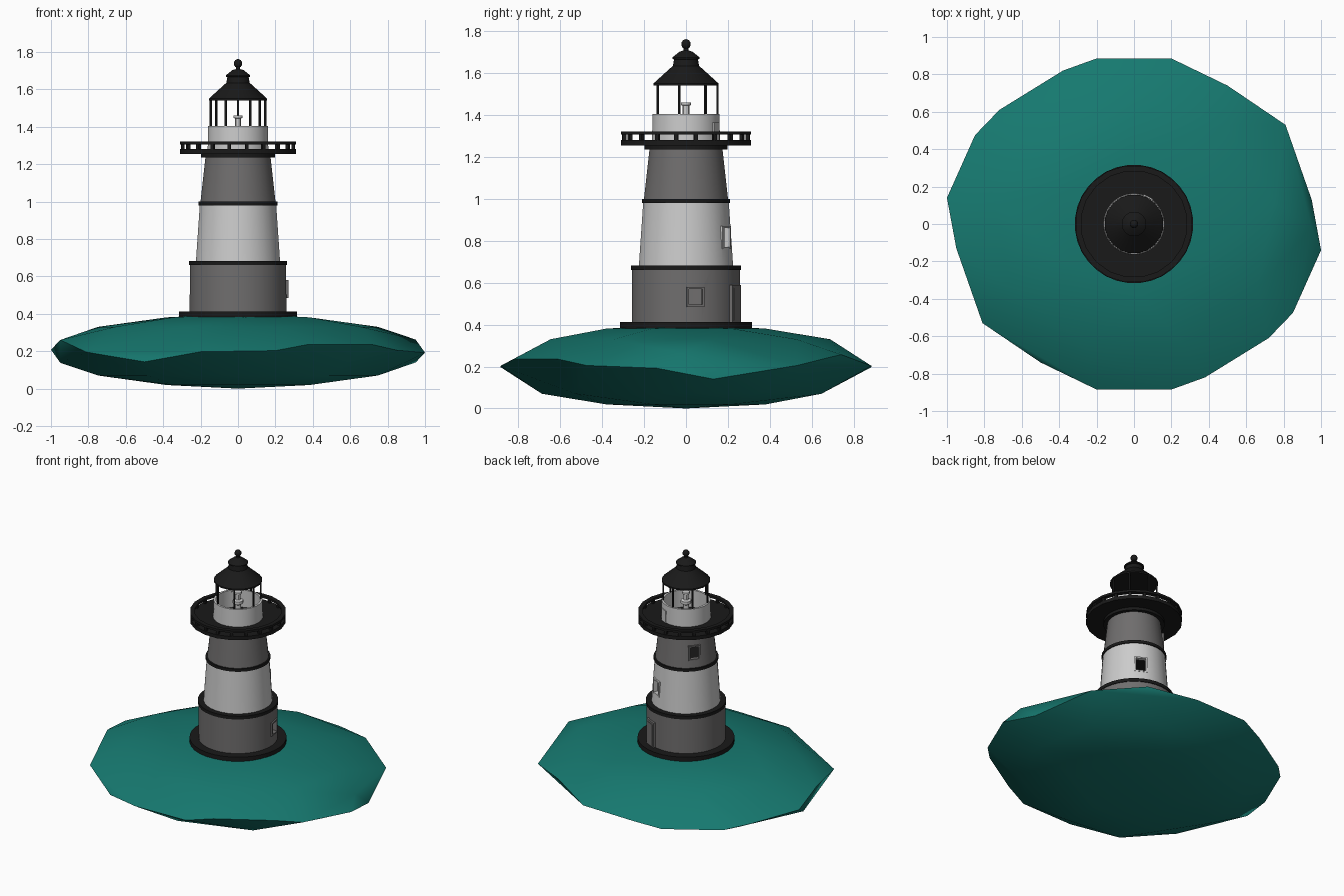
import bpy, bmesh, math
from mathutils import Matrix, Vector

if "Cube" in bpy.data.objects:
    bpy.data.objects.remove(bpy.data.objects["Cube"])


def material(name, rgb):
    m = bpy.data.materials.new(name)
    m.diffuse_color = (*rgb, 1)
    m.use_nodes = True
    m.node_tree.nodes["Principled BSDF"].inputs["Base Color"].default_value = m.diffuse_color
    return m


TEAL = material("teal", (0.008, 0.19, 0.16))
DARK = material("dark_grey", (0.16, 0.155, 0.155))
LIGHT = material("light_grey", (0.75, 0.75, 0.75))
BLACK = material("black", (0.01, 0.01, 0.01))


def finish(name, bm, mat, angle=None):
    bmesh.ops.recalc_face_normals(bm, faces=bm.faces[:])
    me = bpy.data.meshes.new(name)
    bm.to_mesh(me)
    bm.free()
    ob = bpy.data.objects.new(name, me)
    bpy.context.collection.objects.link(ob)
    if mat:
        me.materials.append(mat)
    if angle:
        bpy.ops.object.select_all(action='DESELECT')
        ob.select_set(True)
        bpy.context.view_layer.objects.active = ob
        bpy.ops.object.shade_smooth_by_angle(angle=math.radians(angle))
    return ob


def lathe(name, prof, mat, n=32, closed=False):
    """Spin an (r, z) profile round the z axis."""
    bm = bmesh.new()
    rings = []
    for r, z in prof:
        rings.append([bm.verts.new((r * math.cos(2 * math.pi * (i + .5) / n),
                                    r * math.sin(2 * math.pi * (i + .5) / n), z)) for i in range(n)])
    pairs = list(zip(rings, rings[1:] + rings[:1]))
    for a, b in pairs if closed else pairs[:-1]:
        for i in range(n):
            j = (i + 1) % n
            bm.faces.new((a[i], a[j], b[j], b[i]))
    if not closed:
        bm.faces.new(rings[0])
        bm.faces.new(rings[-1])
    bmesh.ops.remove_doubles(bm, verts=bm.verts[:], dist=1e-5)
    return finish(name, bm, mat, 30)


def tube(name, r0, r1, z0, z1, mat, wall=0.02, n=32):
    return lathe(name, [(r0, z0), (r1, z1), (r1 - wall, z1), (r0 - wall, z0)], mat, n, True)


def disc(name, r, z0, z1, mat, n=32):
    return lathe(name, [(r, z0), (r, z1)], mat, n)


def polar_boxes(name, angles, r, z0, z1, width, depth, mat):
    """Boxes standing at radius r, facing outwards."""
    bm = bmesh.new()
    for a in angles:
        m = (Matrix.Rotation(math.radians(a), 4, 'Z') @ Matrix.Translation((r, 0, (z0 + z1) / 2))
             @ Matrix.Diagonal((depth, width, z1 - z0, 1)))
        bmesh.ops.create_cube(bm, size=1, matrix=m)
    return finish(name, bm, mat)


def window(name, wall, angle, r, z0, z1, width, mat):
    """Raised frame plus an opening cut through frame and wall."""
    frame = polar_boxes(name + "_frame", [angle], r - .008, z0, z1, width, .03, mat)
    cut = polar_boxes(name + "_cutter", [angle], r, z0 + .01, z1 - .01, width - .02, .12, None)
    cut.hide_render = True
    cut.hide_viewport = True
    cut.display_type = 'WIRE'
    for ob in (wall, frame):
        mod = ob.modifiers.new("opening", 'BOOLEAN')
        mod.operation = 'DIFFERENCE'
        mod.solver = 'EXACT'
        mod.object = cut


# Island: hull of points on a flattened ellipsoid, symmetric through its centre
pts = [(-1, .14, .008), (-.95, -.13, .06), (.85, -.475, .005), (.72, -.61, .035), (.38, -.82, .037),
       (.2, .885, .003), (-.2, .885, -.003), (.5, .74, .057), (.81, .53, .005), (.95, -.02, .062), (0, 0, .2)]
for radius, h, count, turn in ((.76, .13, 9, 10), (.42, .181, 6, 35)):
    for i in range(count):
        a = math.radians(turn + 360 * i / count)
        pts.append((radius * math.cos(a), radius * .905 * math.sin(a), h))
bm = bmesh.new()
for p in pts:
    for s in (1, -1):
        bm.verts.new(Vector(p) * s + Vector((0, 0, .2)))
bmesh.ops.convex_hull(bm, input=bm.verts[:])
finish("island", bm, TEAL, 80)

# Tower sections
disc("foundation", .317, .36, .413, BLACK)
base = tube("tower_base", .26, .258, .40, .665, DARK)
disc("lower_band", .263, .66, .683, BLACK)
middle = tube("tower_middle", .226, .205, .68, .985, LIGHT)
disc("middle_band", .212, .98, 1.0, BLACK)
upper = tube("tower_upper", .202, .174, .995, 1.245, DARK)

# Windows and doors
window("base_window", base, 10, .259, .485, .58, .085, DARK)
window("middle_window", middle, 62, .214, .76, .87, .085, LIGHT)
window("upper_window", upper, 142, .188, 1.05, 1.155, .08, DARK)
polar_boxes("door", [64], .255, .41, .59, .095, .03, DARK)
polar_boxes("door_panel", [64], .258, .42, .575, .07, .03, DARK)

# Gallery with railing
disc("gallery_bracket", .2, 1.235, 1.257, BLACK)
disc("gallery_deck", .315, 1.255, 1.28, BLACK, 20)
tube("gallery_rail", .315, .315, 1.306, 1.322, BLACK, .03, 20)
polar_boxes("gallery_posts", [18 * i + 9 for i in range(20)], .299, 1.275, 1.31, .018, .018, BLACK)

# Lantern room
tube("lantern_wall", .163, .16, 1.275, 1.405, LIGHT, .015)
polar_boxes("lantern_door", [62], .156, 1.28, 1.365, .055, .02, LIGHT)
polar_boxes("lantern_posts", [90 + 360 * i / 7 for i in range(7)], .15, 1.39, 1.55, .01, .01, BLACK)
lathe("lamp", [(.045, 1.275), (.045, 1.29), (.02, 1.3), (.02, 1.37), (.035, 1.38), (.035, 1.4),
               (.017, 1.405), (.017, 1.445), (.025, 1.448), (.025, 1.46)], LIGHT, 12)

# Roof, vent and ball
lathe("roof", [(.158, 1.54), (.158, 1.55), (.108, 1.595), (.063, 1.635), (.058, 1.665), (.066, 1.668),
               (.066, 1.675), (.03, 1.703), (.012, 1.708), (.012, 1.722)], BLACK, 20)
lathe("roof_ball", [(.023 * math.sin(math.pi * i / 8), 1.738 - .024 * math.cos(math.pi * i / 8))
                    for i in range(9)], BLACK, 12)
